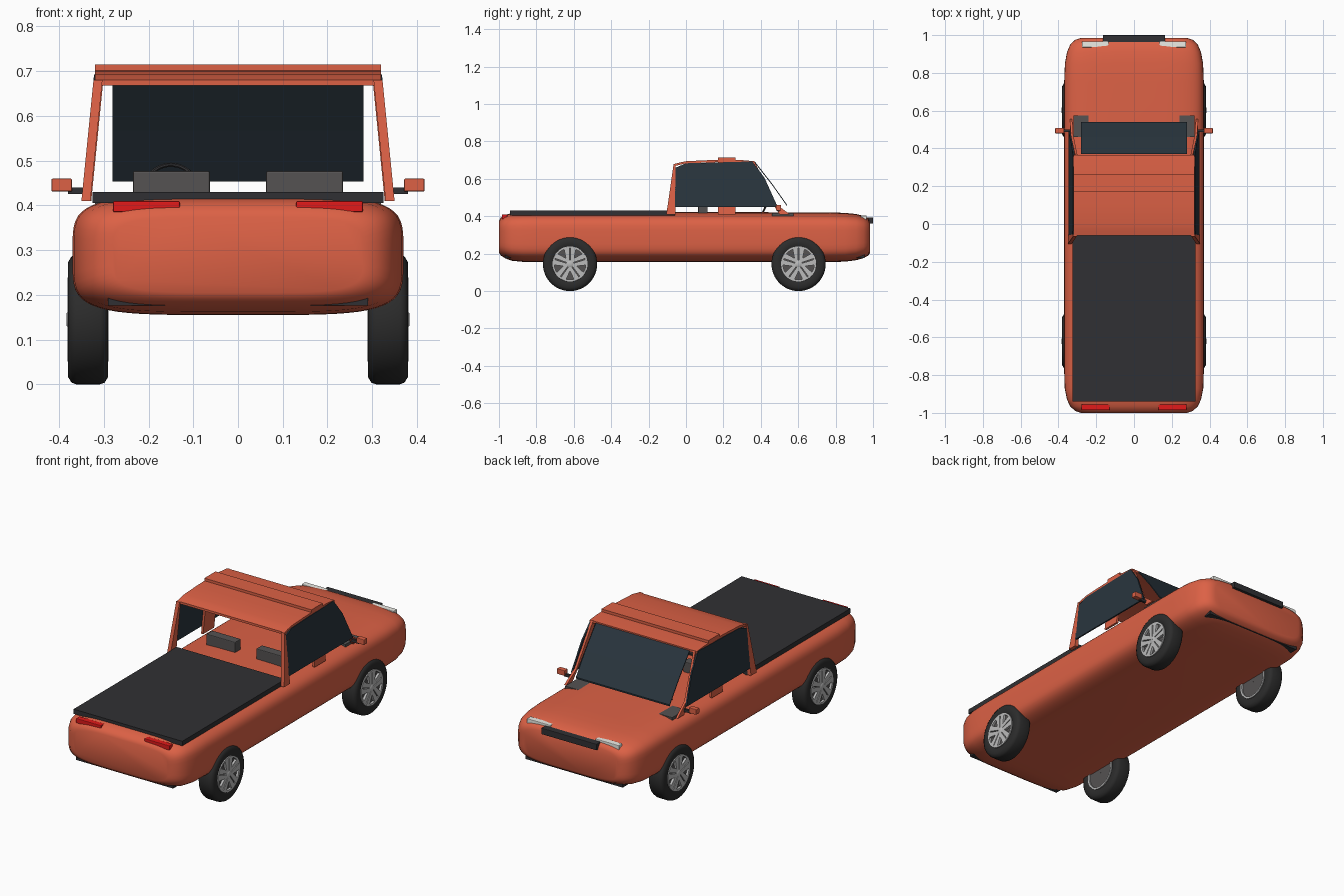
import bpy, bmesh, math
from mathutils import Vector, Matrix

if "Cube" in bpy.data.objects:
    bpy.data.objects.remove(bpy.data.objects["Cube"])


def material(name, rgb):
    m = bpy.data.materials.new(name)
    m.diffuse_color = (*rgb, 1)
    m.use_nodes = True
    m.node_tree.nodes["Principled BSDF"].inputs["Base Color"].default_value = m.diffuse_color
    return m


PAINT = material("orange_paint", (0.72, 0.12, 0.06))
BLACK = material("black_trim", (0.03, 0.03, 0.033))
GLASS = material("dark_glass", (0.022, 0.035, 0.047))
SEAT = material("seat_grey", (0.09, 0.085, 0.085))
RUBBER = material("rubber", (0.025, 0.025, 0.025))
ALLOY = material("alloy", (0.5, 0.5, 0.5))
RED = material("red_lens", (0.75, 0.01, 0.01))
WHITE = material("clear_lens", (0.85, 0.85, 0.8))


def make(name, bm, mat, smooth=None):
    bmesh.ops.recalc_face_normals(bm, faces=bm.faces)
    me = bpy.data.meshes.new(name)
    bm.to_mesh(me)
    bm.free()
    me.materials.append(mat)
    ob = bpy.data.objects.new(name, me)
    bpy.context.collection.objects.link(ob)
    if smooth:
        bpy.ops.object.select_all(action='DESELECT')
        ob.select_set(True)
        bpy.context.view_layer.objects.active = ob
        bpy.ops.object.shade_smooth_by_angle(angle=math.radians(smooth))
    return ob


def loft(name, rings, mat, smooth=None, closed=False):
    """Skin equal-length closed rings, capping the ends unless closed."""
    bm = bmesh.new()
    rows = [[bm.verts.new(p) for p in ring] for ring in rings]
    pairs = list(zip(rows, rows[1:])) + ([(rows[-1], rows[0])] if closed else [])
    for a, b in pairs:
        for i in range(len(a)):
            j = (i + 1) % len(a)
            bm.faces.new((a[i], a[j], b[j], b[i]))
    if not closed:
        bm.faces.new(rows[0])
        bm.faces.new(rows[-1])
    return make(name, bm, mat, smooth)


def box(name, lo, hi, mat, bevel=0.0):
    bm = bmesh.new()
    lo, hi = Vector(lo), Vector(hi)
    bmesh.ops.create_cube(bm, size=1, matrix=Matrix.Translation((lo + hi) / 2) @ Matrix.Diagonal((*(hi - lo), 1)))
    if bevel:
        bmesh.ops.bevel(bm, geom=bm.edges[:], offset=bevel, segments=2, affect='EDGES', profile=0.5)
    return make(name, bm, mat)


def mirror_x(ob):
    ob.modifiers.new("mirror", 'MIRROR')
    return ob


def side_panel(name, outline, thick, mat, inset=0.0):
    """Leaning (y, z) panel that follows the slope of the cab side."""
    lean = lambda z: 0.349 - 0.1 * (z - 0.42) - inset
    return mirror_x(loft(name, [[(lean(z) - t, y, z) for y, z in outline] for t in (0, thick)], mat))


def sheet(name, path, half, thick, mat, smooth=None):
    """Thin sheet across x following a (y, z) path."""
    ring = path + [(y, z - thick) for y, z in reversed(path)]
    return loft(name, [[(x, y, z) for y, z in ring] for x in (-half, half)], mat, smooth)


# Body shell: rounded sections lofted along y
def section(y, w, z0, z1, n=4.6, count=56):
    pts = []
    for i in range(count):
        a = 2 * math.pi * (i + 0.5) / count
        c, s = math.cos(a), math.sin(a)
        pts.append((w * math.copysign(abs(c) ** (2 / n), c), y,
                    (z0 + z1) / 2 + (z1 - z0) / 2 * math.copysign(abs(s) ** (2 / n), s)))
    return pts


stations = [(-1.0, 0.28, 0.205, 0.375), (-0.99, 0.312, 0.19, 0.393), (-0.965, 0.338, 0.174, 0.408),
            (-0.93, 0.355, 0.162, 0.417), (-0.87, 0.367, 0.156, 0.421), (-0.78, 0.37, 0.155, 0.422),
            (0, 0.37, 0.155, 0.422), (0.75, 0.37, 0.155, 0.421), (0.85, 0.366, 0.157, 0.418),
            (0.91, 0.355, 0.165, 0.412), (0.95, 0.338, 0.176, 0.402), (0.975, 0.312, 0.19, 0.388),
            (0.985, 0.28, 0.205, 0.372)]
loft("body", [section(*s) for s in stations], PAINT, 40)

# Bed cover and dashboard shelf
box("bed_cover", (-0.325, -0.94, 0.405), (0.325, -0.06, 0.43), BLACK)
box("dashboard", (-0.32, 0.46, 0.39), (0.32, 0.575, 0.417), SEAT)

# Cab roof, hoop band, windshield
sheet("roof", [(-0.06, 0.68), (-0.03, 0.688), (0.0, 0.694), (0.1, 0.699), (0.2, 0.702), (0.3, 0.7), (0.365, 0.694)],
      0.32, 0.012, PAINT, 40)
box("roof_band", (-0.32, 0.17, 0.693), (0.32, 0.265, 0.715), PAINT)
sheet("windshield", [(0.37, 0.69), (0.46, 0.575), (0.54, 0.462)], 0.28, 0.008, GLASS)

# Pillars and side glass
side_panel("side_glass", [(-0.06, 0.45), (0.49, 0.45), (0.42, 0.605), (0.355, 0.693), (0.0, 0.683), (-0.055, 0.66)],
           0.008, GLASS)
side_panel("rear_pillar", [(-0.105, 0.41), (-0.055, 0.41), (-0.055, 0.68), (-0.066, 0.68)], 0.02, PAINT)
side_panel("middle_pillar", [(0.17, 0.41), (0.265, 0.41), (0.265, 0.71), (0.17, 0.71)], 0.012, PAINT, 0.01)
side_panel("front_pillar", [(0.50, 0.41), (0.555, 0.41), (0.475, 0.47), (0.365, 0.695), (0.33, 0.692), (0.44, 0.5)],
           0.012, PAINT, 0.01)

# Seats, mirrors, lights
mirror_x(box("seat", (0.063, 0.065, 0.38), (0.235, 0.115, 0.477), SEAT, 0.004))
mirror_x(box("door_mirror", (0.371, 0.48, 0.431), (0.417, 0.508, 0.46), PAINT, 0.003))
mirror_x(box("mirror_arm", (0.335, 0.488, 0.425), (0.38, 0.5, 0.44), BLACK))
mirror_x(box("tail_light", (0.13, -0.985, 0.385), (0.279, -0.955, 0.41), RED, 0.003))
mirror_x(box("headlight", (0.135, 0.935, 0.375), (0.275, 0.966, 0.403), WHITE, 0.003))
box("grille", (-0.165, 0.96, 0.36), (0.165, 1.0, 0.394), BLACK, 0.003)
box("rear_bumper", (-0.29, -0.968, 0.176), (0.29, -0.92, 0.205), BLACK)
box("front_bumper", (-0.29, 0.91, 0.176), (0.29, 0.955, 0.205), BLACK)


# Steering wheel
def spin(name, profile, mat, matrix, steps=48, smooth=40):
    """Revolve a closed (axial x, radius) profile about x."""
    rings = []
    for i in range(steps):
        a = 2 * math.pi * i / steps
        rings.append([matrix @ Vector((x, r * math.cos(a), r * math.sin(a))) for x, r in profile])
    return loft(name, rings, mat, smooth, closed=True)


tilt = Matrix.Translation((-0.15, 0.42, 0.44)) @ Matrix.Rotation(math.radians(65), 4, 'X') @ Matrix.Rotation(math.pi / 2, 4, 'Y')
circle = [(0.005 * math.cos(k * math.pi / 4), 0.056 + 0.005 * math.sin(k * math.pi / 4)) for k in range(8)]
spin("steering_wheel", circle, BLACK, tilt)

# Wheels: tyre, rim barrel, hub disc and five split spokes
TYRE = [(-0.04, 0.092), (-0.045, 0.105), (-0.045, 0.128), (-0.037, 0.141), (-0.026, 0.145),
        (0.026, 0.145), (0.037, 0.141), (0.045, 0.128), (0.045, 0.105), (0.04, 0.092)]
RIM = [(-0.046, 0.084), (-0.046, 0.094), (-0.036, 0.095), (0.036, 0.095), (0.046, 0.094), (0.046, 0.084)]
DISC = [(-0.038, 0.002), (-0.038, 0.088), (0.034, 0.088), (0.034, 0.002)]
HUB = [(0.02, 0.001), (0.02, 0.02), (0.044, 0.02), (0.048, 0.014), (0.048, 0.001)]
for y, place in ((-0.62, "rear"), (0.602, "front")):
    for side, label in ((1, "right"), (-1, "left")):
        M = Matrix.Translation((0.335 * side, y, 0.145)) @ Matrix.Diagonal((side, 1, 1, 1))
        tag = f"{place}_{label}_"
        spin(tag + "tyre", TYRE, RUBBER, M)
        spin(tag + "rim", RIM, ALLOY, M)
        spin(tag + "wheel_disc", DISC, SEAT, M)
        spin(tag + "hub", HUB, ALLOY, M, 24)
        bm = bmesh.new()
        for k in range(5):
            R = Matrix.Rotation(math.radians(90 + 72 * k), 4, 'X')
            for s in (-1, 1):
                face = [(0.002, 0.01), (0.018, 0.01), (0.033, 0.086), (0.003, 0.089)]
                lower, upper = ([bm.verts.new(M @ R @ Vector((x, r, s * t))) for r, t in
                                 ((rr, tt) for tt, rr in face)] for x in (0.03, 0.046))
                bm.faces.new(lower)
                bm.faces.new(upper)
                for i in range(4):
                    j = (i + 1) % 4
                    bm.faces.new((lower[i], lower[j], upper[j], upper[i]))
        make(tag + "spokes", bm, ALLOY)
